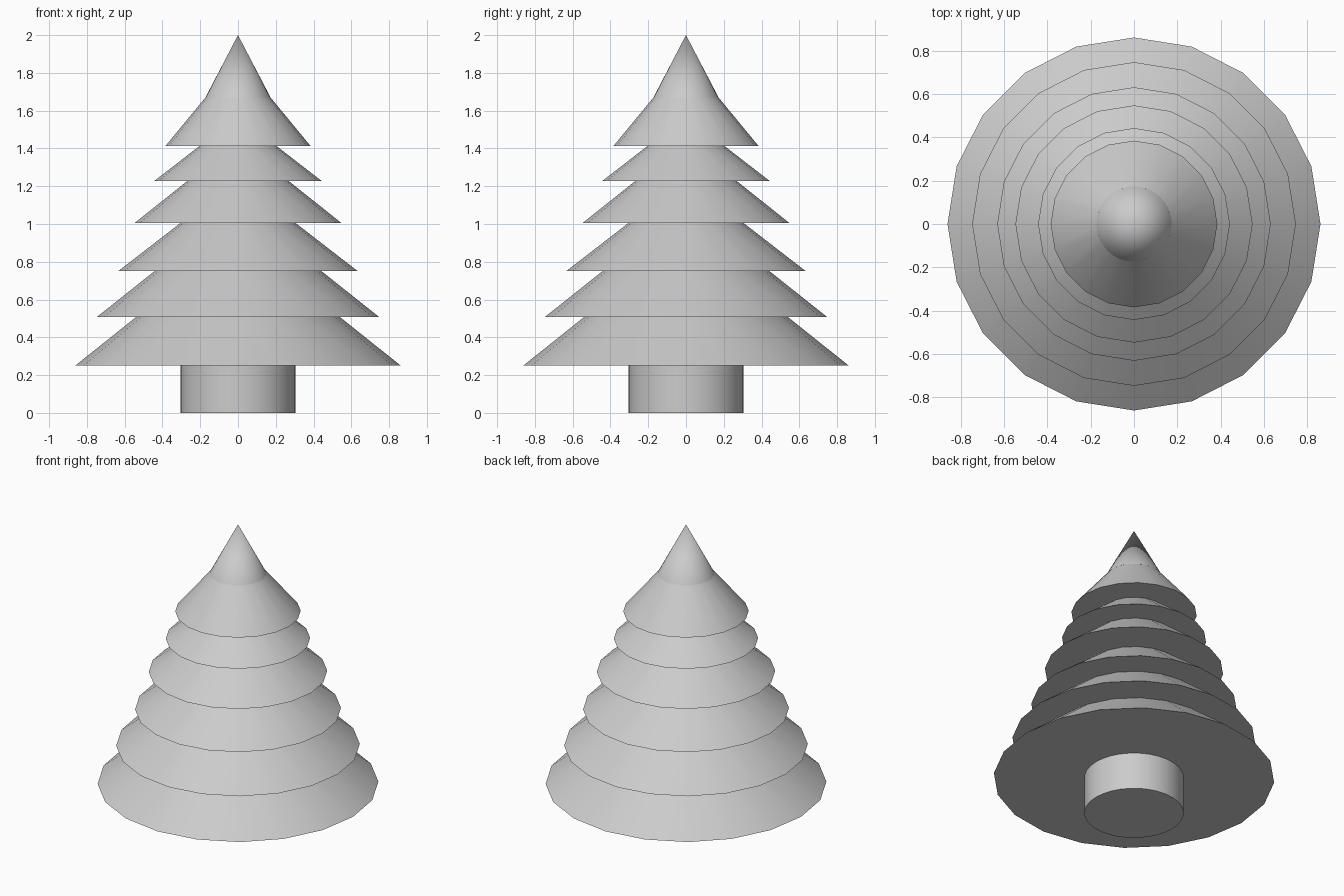
import bpy, math

if "Cube" in bpy.data.objects:
    bpy.data.objects.remove(bpy.data.objects["Cube"])


def frustum(name, sides, r_low, r_high, z_low, z_high):
    """Capped cone section standing between two heights."""
    bpy.ops.mesh.primitive_cone_add(
        vertices=sides, radius1=r_low, radius2=r_high, depth=z_high - z_low,
        location=(0, 0, (z_low + z_high) / 2))
    obj = bpy.context.object
    obj.name = name
    bpy.ops.object.shade_smooth_by_angle(angle=math.radians(35))
    return obj


# Round trunk, sunk a little into the lowest tier
frustum("trunk", 32, 0.305, 0.305, 0.0, 0.26)

# Branch tiers: rim radius, rim height, radius where the next tier begins
tiers = [
    (0.862, 0.25, 0.54),
    (0.748, 0.507, 0.44),
    (0.632, 0.752, 0.305),
    (0.548, 1.005, 0.268),
    (0.443, 1.228, 0.205),
    (0.385, 1.412, 0.172),
]
tip_base = 1.67
tops = [t[1] for t in tiers[1:]] + [tip_base]
for i, ((rim, z, inner), top) in enumerate(zip(tiers, tops)):
    # continue the slope slightly so each tier tucks inside the next
    overlap = 0.02 if i < len(tiers) - 1 else 0.0
    slope = (rim - inner) / (top - z)
    frustum(f"branch_tier_{i + 1}", 20, rim, inner - slope * overlap, z, top + overlap)

# Pointed tip
frustum("tree_tip", 32, 0.174, 0.0, tip_base - 0.003, 2.0)
